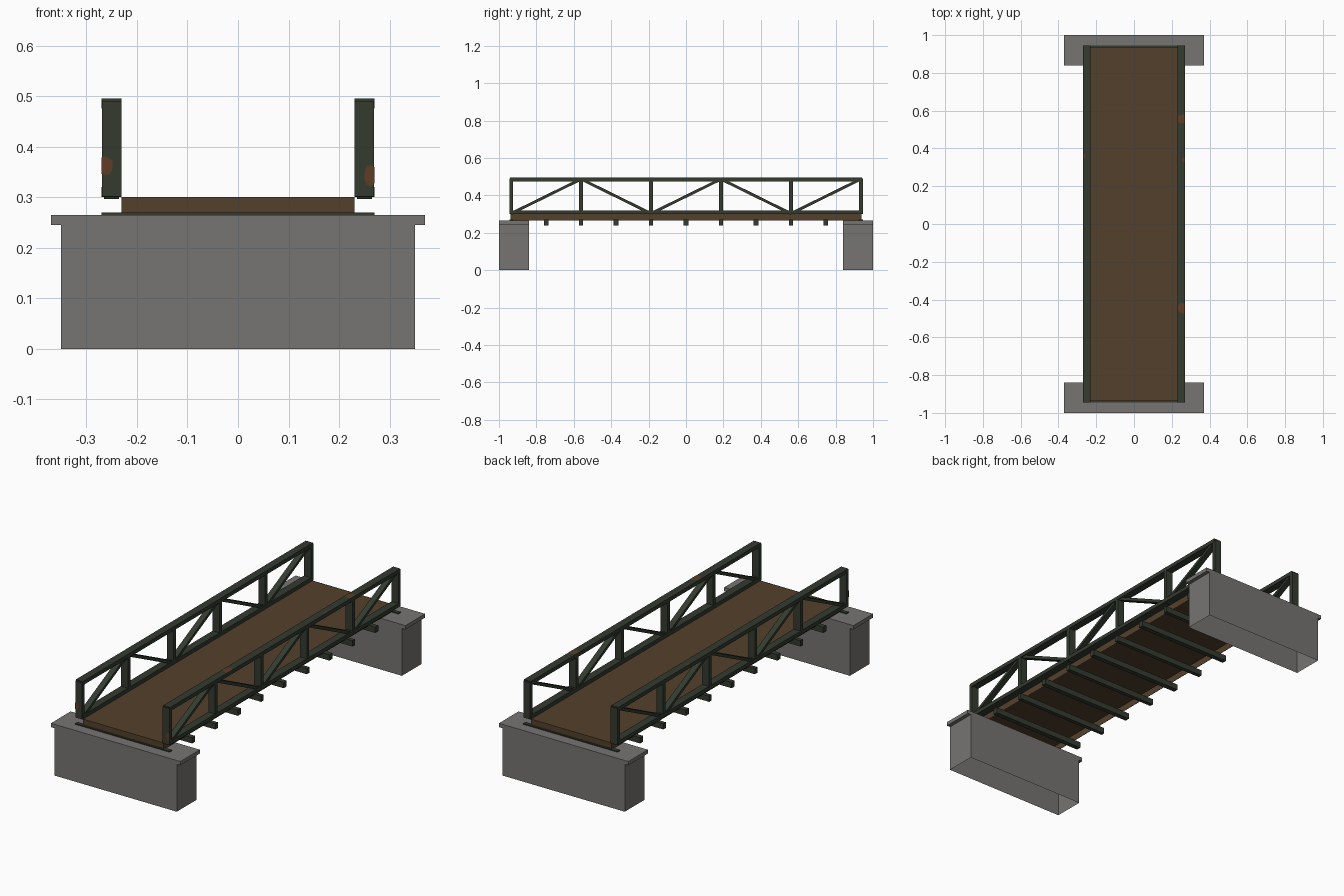
import bpy, bmesh, math, random
from mathutils import Matrix, Vector

if "Cube" in bpy.data.objects:
    bpy.data.objects.remove(bpy.data.objects["Cube"])

random.seed(4)

def mat(name, rgb):
    m = bpy.data.materials.new(name)
    m.diffuse_color = (*rgb, 1)
    m.use_nodes = True
    m.node_tree.nodes["Principled BSDF"].inputs["Base Color"].default_value = m.diffuse_color
    return m

CONCRETE = mat("grey concrete", (0.182, 0.177, 0.170))
PAINT = mat("dark green paint", (0.033, 0.043, 0.028))
WOOD = mat("brown deck", (0.088, 0.051, 0.025))
RUST = mat("rust", (0.110, 0.047, 0.019))

def add_box(bm, lo, hi, open_bottom=False):
    lo, hi = Vector(lo), Vector(hi)
    m = Matrix.Translation((lo + hi) / 2) @ Matrix.Diagonal((*(hi - lo), 1))
    vs = bmesh.ops.create_cube(bm, size=1, matrix=m)["verts"]
    if open_bottom:
        faces = {f for v in vs for f in v.link_faces}
        low = [f for f in faces if f.normal.z < -0.9 or
               all(abs(v.co.z - lo.z) < 1e-5 for v in f.verts)]
        bmesh.ops.delete(bm, geom=low, context='FACES_ONLY')

def add_strut(bm, a, b, width, thick):
    # bar lying in a yz plane from a to b
    a, b = Vector(a), Vector(b)
    d = b - a
    m = (Matrix.Translation((a + b) / 2)
         @ Matrix.Rotation(math.atan2(d.z, d.y), 4, 'X')
         @ Matrix.Diagonal((width, d.length, thick, 1)))
    bmesh.ops.create_cube(bm, size=1, matrix=m)

def finish(bm, name, material):
    me = bpy.data.meshes.new(name)
    bm.to_mesh(me)
    bm.free()
    me.materials.append(material)
    ob = bpy.data.objects.new(name, me)
    bpy.context.collection.objects.link(ob)
    return ob

# abutments: hollow block plus wider cap
for name, y0, y1 in (("front", -1, -0.84), ("back", 0.84, 1)):
    bm = bmesh.new()
    add_box(bm, (-0.35, y0, 0), (0.35, y1, 0.245), True)
    finish(bm, name + "_abutment", CONCRETE)
    bm = bmesh.new()
    add_box(bm, (-0.37, y0, 0.245), (0.37, y1, 0.265))
    finish(bm, name + "_abutment_cap", CONCRETE)

# deck, open underneath
bm = bmesh.new()
add_box(bm, (-0.23, -0.9375, 0.265), (0.23, 0.9375, 0.30), True)
finish(bm, "deck", WOOD)

# cross beams
bm = bmesh.new()
for i in range(11):
    y = -0.935 + 0.187 * i
    h = 0.010 if i % 2 == 0 else 0.0125
    add_box(bm, (-0.27, y - h, 0.24), (0.27, y + h, 0.27))
finish(bm, "cross_beams", PAINT)

# side trusses: chords, posts and zigzag diagonals
for name, s in (("left", -1), ("right", 1)):
    x0, x1, xc = 0.25 * s - 0.02, 0.25 * s + 0.02, 0.25 * s
    bm = bmesh.new()
    add_box(bm, (x0, -0.94, 0.30), (x1, 0.94, 0.32))
    add_box(bm, (x0, -0.94, 0.475), (x1, 0.94, 0.495))
    finish(bm, name + "_truss_chords", PAINT)
    bm = bmesh.new()
    for i in range(6):
        y = -0.935 + 0.374 * i
        h = 0.01
        add_box(bm, (x0 + 0.0005, y - h, 0.301), (x1 - 0.0005, y + h, 0.49))
    finish(bm, name + "_truss_posts", PAINT)
    bm = bmesh.new()
    for i in range(5):
        y = -0.935 + 0.374 * i
        za, zb = (0.303, 0.487) if i % 2 == 0 else (0.487, 0.303)
        add_strut(bm, (xc, y, za), (xc, y + 0.374, zb), 0.03, 0.015)
    finish(bm, name + "_truss_diagonals", PAINT)

# rust patches: ragged plates clipped to the bar edges
def rust_patch(bm, u, v, r, place, lim):
    n = 12
    pts = []
    for k in range(n):
        t = 2 * math.pi * k / n
        q = r * random.uniform(0.8, 1.1)
        pts.append((min(max(u + q * 0.9 * math.cos(t), lim[0]), lim[1]), v + q * math.sin(t)))
    f = bm.faces.new([bm.verts.new(place(a, b)) for a, b in pts])
    f.normal_update()

bm = bmesh.new()
top = lambda a, b: (a, b, 0.4956)
end = lambda a, b: (a, -0.9456, b)
rust_patch(bm, 0.255, 0.557, 0.028, top, (0.23, 0.27))
rust_patch(bm, 0.255, -0.447, 0.028, top, (0.23, 0.27))
rust_patch(bm, 0.262, 0.34, 0.012, top, (0.23, 0.27))
rust_patch(bm, -0.267, 0.36, 0.012, top, (-0.27, -0.23))
rust_patch(bm, -0.263, 0.362, 0.02, end, (-0.27, -0.23))
rust_patch(bm, 0.265, 0.343, 0.021, end, (0.23, 0.27))
bmesh.ops.remove_doubles(bm, verts=bm.verts[:], dist=1e-5)
for f in bm.faces:
    f.normal_update()
    if f.normal.z < -0.5 or f.normal.y > 0.5:
        f.normal_flip()
finish(bm, "rust_patches", RUST)
